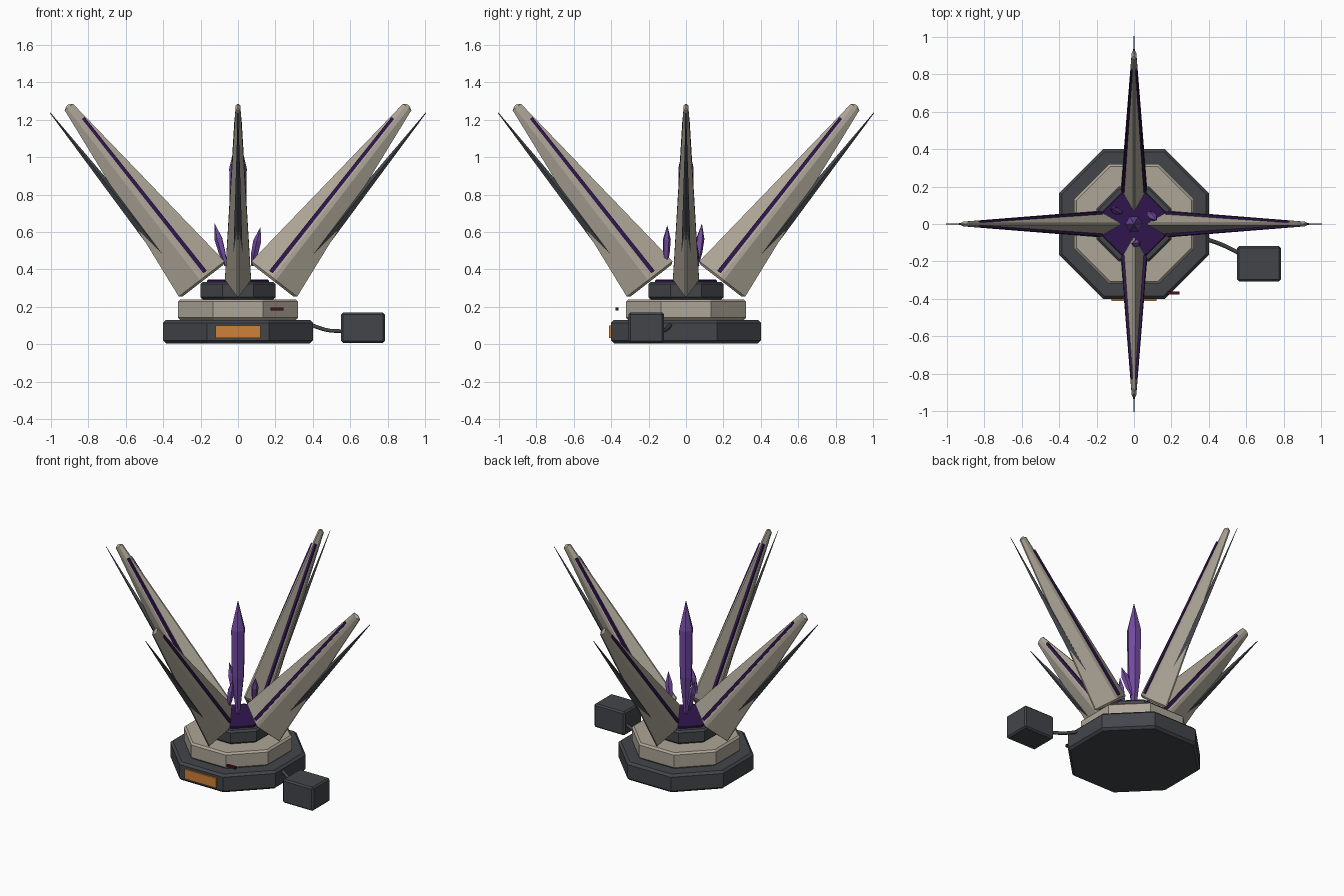
import bpy, bmesh, math
from mathutils import Matrix, Vector

if "Cube" in bpy.data.objects:
    bpy.data.objects.remove(bpy.data.objects["Cube"])


def material(name, rgb):
    m = bpy.data.materials.new(name)
    m.diffuse_color = (*rgb, 1)
    m.use_nodes = True
    m.node_tree.nodes["Principled BSDF"].inputs["Base Color"].default_value = m.diffuse_color
    return m


TAN = material("tan_shell", (0.42, 0.38, 0.31))
DARK = material("dark_metal", (0.055, 0.06, 0.068))
CRYSTAL = material("violet_crystal", (0.17, 0.07, 0.36))
GLOW = material("deep_violet", (0.03, 0.008, 0.075))
ORANGE = material("orange_panel", (0.62, 0.22, 0.04))
RED = material("dark_red", (0.06, 0.006, 0.012))


def finish(name, bm, mat, bevel=0, matrix=None):
    bmesh.ops.remove_doubles(bm, verts=bm.verts, dist=1e-5)
    bmesh.ops.recalc_face_normals(bm, faces=bm.faces)
    me = bpy.data.meshes.new(name)
    bm.to_mesh(me)
    bm.free()
    me.materials.append(mat)
    ob = bpy.data.objects.new(name, me)
    bpy.context.collection.objects.link(ob)
    if matrix is not None:
        ob.matrix_world = matrix
    if bevel:
        mod = ob.modifiers.new("bevel", 'BEVEL')
        mod.width = bevel
        mod.segments = 1
        mod.limit_method = 'ANGLE'
        mod.angle_limit = math.radians(50)
    return ob


def loft(name, rings, sides, mat, turn=0.0, squash=1.0, bevel=0, matrix=None):
    """Stack of polygon rings (z, radius, centre x, centre y), capped at both ends."""
    bm = bmesh.new()
    loops = []
    for z, r, *c in rings:
        cx, cy = c or (0, 0)
        angs = [turn + 2 * math.pi * i / sides for i in range(sides)]
        loops.append([bm.verts.new((cx + r * math.cos(a), cy + squash * r * math.sin(a), z))
                      for a in angs])
    for a, b in zip(loops, loops[1:]):
        for i in range(sides):
            j = (i + 1) % sides
            bm.faces.new((a[i], a[j], b[j], b[i]))
    bm.faces.new(loops[0][::-1])
    bm.faces.new(loops[-1])
    return finish(name, bm, mat, bevel, matrix)


def box(name, lo, hi, mat, bevel=0):
    lo, hi = Vector(lo), Vector(hi)
    bm = bmesh.new()
    bmesh.ops.create_cube(bm, size=1, matrix=Matrix.Diagonal((*(hi - lo), 1)))
    return finish(name, bm, mat, bevel, Matrix.Translation((lo + hi) / 2))


# Stepped octagonal base: each tier given by half width across flats
def tier(name, half, z0, z1, c, mat):
    k = 1 / math.cos(math.pi / 8)
    loft(name, [(z0, (half - c) * k), (z0 + c, half * k), (z1 - c, half * k), (z1, (half - c) * k)],
         8, mat, turn=math.pi / 8)


tier("base_plinth", 0.40, 0.005, 0.13, 0.015, DARK)
tier("base_shell", 0.32, 0.13, 0.24, 0.012, TAN)
tier("base_collar", 0.20, 0.24, 0.333, 0.012, DARK)
tier("energy_disc", 0.165, 0.32, 0.345, 0.004, GLOW)

# Four leaning blades with side strips and a thin outer spike
for k in range(4):
    m = (Matrix.Rotation(k * math.pi / 2, 4, 'Z') @ Matrix.Translation((0.187, 0, 0.34))
         @ Matrix.Rotation(math.radians(37.7), 4, 'Y'))
    blade = loft(f"blade_{k+1}", [(0, 0.167), (1.185, 0.038)], 4, TAN, squash=0.45,
                 bevel=0.012, matrix=m)
    blade.modifiers["bevel"].angle_limit = math.radians(40)
    for side, s in (("left", 1), ("right", -1)):
        loft(f"blade_strip_{side}_{k+1}",
             [(0.03, 0.016, -0.037, s * 0.056), (1.08, 0.012, -0.025, s * 0.010)],
             4, GLOW, turn=math.pi / 4, matrix=m)
    loft(f"outer_spike_{k+1}", [(0.22, 0.036, 0.085, 0), (1.21, 0.002, 0.098, 0)],
         4, DARK, squash=0.7, matrix=m)

# Main crystal
loft("main_crystal", [(0.36, 0.014), (0.62, 0.042), (0.94, 0.047), (1.137, 0.0005)], 6, CRYSTAL)


# Small crystals around it
def shard(name, foot, tip, r):
    foot, tip = Vector(foot), Vector(tip)
    d = tip - foot
    n = d.length
    m = Matrix.Translation(foot) @ d.to_track_quat('Z', 'Y').to_matrix().to_4x4()
    loft(name, [(0, r * 0.3), (n * 0.3, r * 0.85), (n * 0.65, r), (n, 0.0005)], 5, CRYSTAL, matrix=m)


shard("small_crystal_left", (-0.065, 0.06, 0.42), (-0.125, 0.085, 0.645), 0.023)
shard("small_crystal_right", (0.075, 0.065, 0.42), (0.12, 0.02, 0.625), 0.023)
shard("small_crystal_front", (-0.005, -0.108, 0.42), (0.03, -0.10, 0.635), 0.022)

# Front panel, status bar and side unit
box("front_panel", (-0.12, -0.412, 0.033), (0.12, -0.39, 0.10), ORANGE)
box("status_bar", (0.175, -0.377, 0.18), (0.243, -0.36, 0.196), RED)
box("side_unit", (0.552, -0.307, 0.008), (0.785, -0.118, 0.17), DARK, bevel=0.01)

# Sagging cable to the side unit
cu = bpy.data.curves.new("cable", 'CURVE')
cu.dimensions = '3D'
cu.bevel_depth = 0.011
cu.bevel_resolution = 1
cu.resolution_u = 6
cu.use_fill_caps = True
sp = cu.splines.new('BEZIER')
path = [(0.385, -0.08, 0.105), (0.48, -0.115, 0.075), (0.57, -0.16, 0.07)]
sp.bezier_points.add(len(path) - 1)
for p, co in zip(sp.bezier_points, path):
    p.co = co
    p.handle_left_type = p.handle_right_type = 'AUTO'
cu.materials.append(DARK)
bpy.context.collection.objects.link(bpy.data.objects.new("cable", cu))
